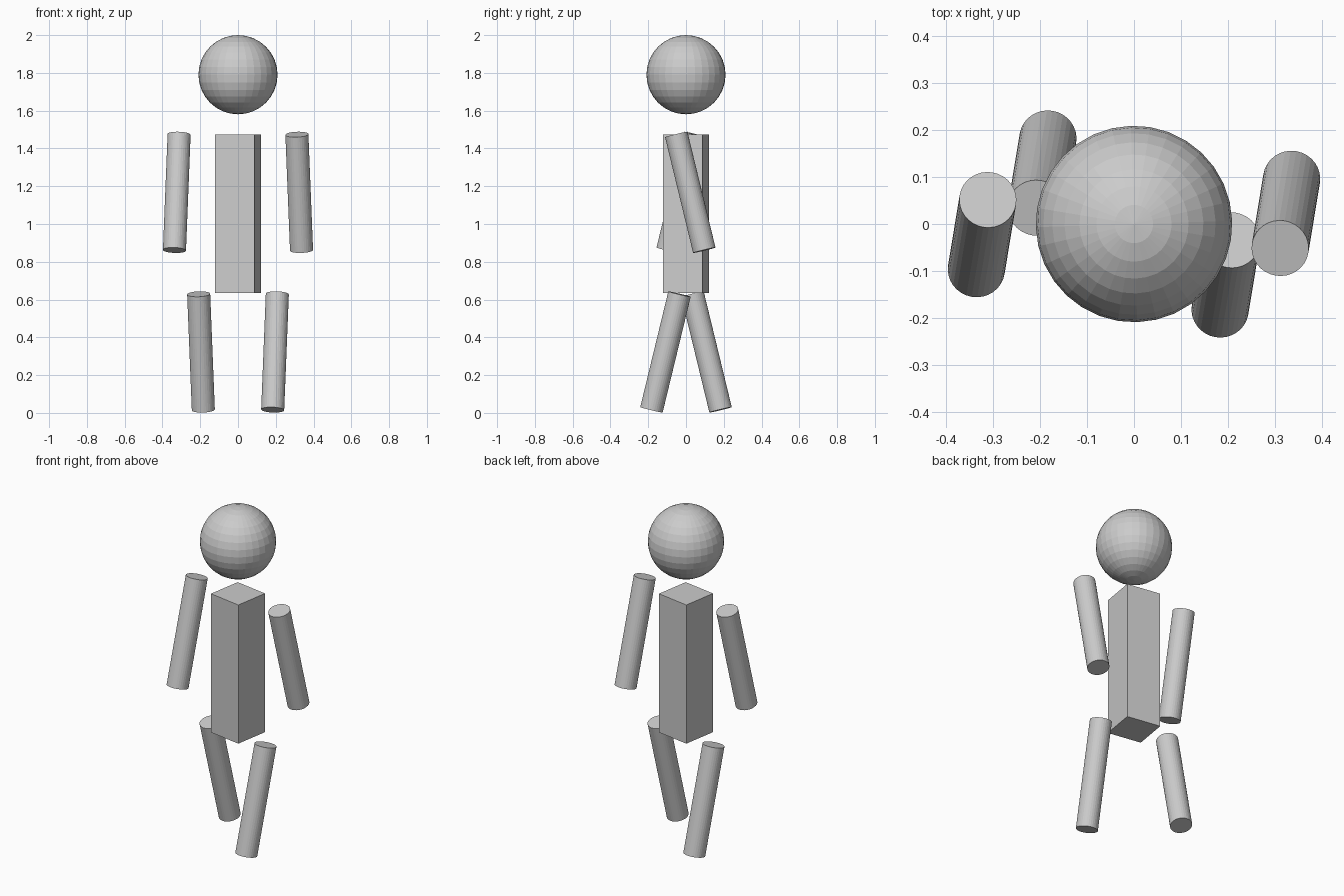
import bpy
from math import radians
from mathutils import Matrix

if "Cube" in bpy.data.objects:
    bpy.data.objects.remove(bpy.data.objects["Cube"])

U = 0.2096                # basic module: torso width and head radius
LIMB, R = 0.631, 0.061    # limb length and radius
TURN = Matrix.Rotation(radians(-9.4), 4, 'Z')   # whole figure is turned slightly
SWING = 13.8              # walking swing in degrees


def place(name, matrix):
    ob = bpy.context.object
    ob.name = ob.data.name = name
    ob.matrix_world = TURN @ matrix
    return ob


def limb(name, x, z, swing):
    # cylinder hanging from a pivot at its top end
    bpy.ops.mesh.primitive_cylinder_add(vertices=32, radius=R, depth=LIMB)
    place(name, Matrix.Translation((x, 0, z))
          @ Matrix.Rotation(radians(swing), 4, 'X')
          @ Matrix.Translation((0, 0, -LIMB / 2)))


# Head
bpy.ops.mesh.primitive_uv_sphere_add(segments=32, ring_count=16, radius=U)
place("head", Matrix.Translation((0, 0, 2 - U)))

# Torso
bpy.ops.mesh.primitive_cube_add(size=1)
place("torso", Matrix.Translation((0, 0, 1.055))
      @ Matrix.Diagonal((U, U, 4 * U, 1)))

# Arms and legs swing in opposite directions
for side, s in (("left", 1), ("right", -1)):
    limb(side + "_arm", s * 0.316, 1.474, s * SWING)
    limb(side + "_leg", s * 0.211, 0.629, -s * SWING)
